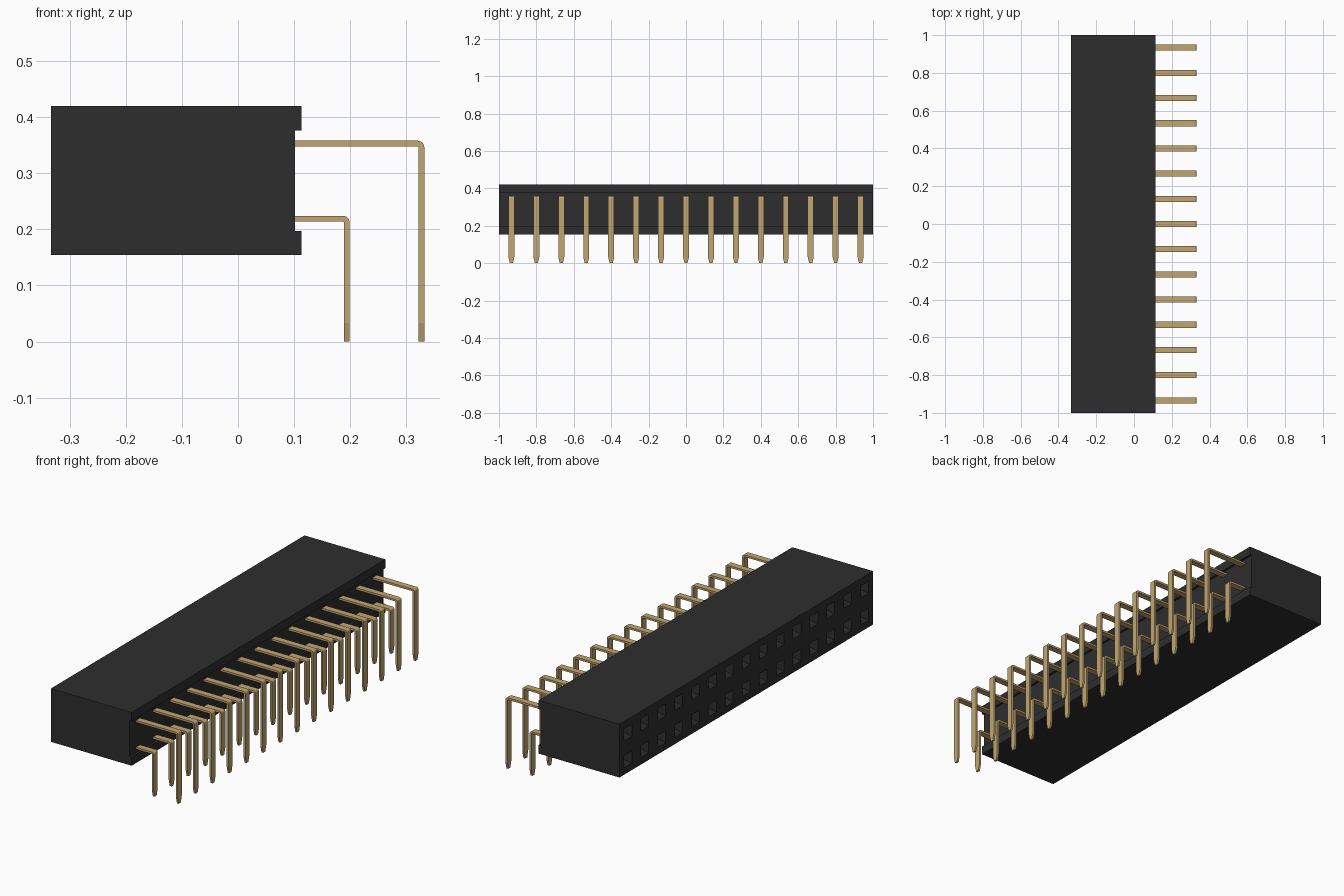
import bpy, bmesh, math
from mathutils import Vector

cube = bpy.data.objects.get("Cube")
if cube:
    bpy.data.objects.remove(cube, do_unlink=True)

COUNT = 15
PITCH = 2 / COUNT
ROWS = {"lower": (0.219, 0.199), "upper": (0.353, 0.332)}   # pin height, outer x of the leg
X_BACK, X_LIP, X_RECESS = -0.333, 0.113, 0.102
Z_LOW, Z_HIGH = 0.154, 0.42
PIN_Y = [(i - (COUNT - 1) / 2) * PITCH for i in range(COUNT)]


def material(name, rgb):
    m = bpy.data.materials.new(name)
    m.use_nodes = True
    m.diffuse_color = (*rgb, 1)
    m.node_tree.nodes["Principled BSDF"].inputs["Base Color"].default_value = (*rgb, 1)
    return m


BLACK = material("black plastic", (0.027, 0.027, 0.027))
GOLD = material("gold plating", (0.54, 0.38, 0.165))


def to_mesh(bm, name, mat):
    bmesh.ops.recalc_face_normals(bm, faces=bm.faces)
    me = bpy.data.meshes.new(name)
    bm.to_mesh(me)
    bm.free()
    me.materials.append(mat)
    return me


def add_object(name, me, location=(0, 0, 0)):
    ob = bpy.data.objects.new(name, me)
    ob.location = location
    bpy.context.collection.objects.link(ob)
    return ob


# Housing: recessed profile drawn in xz, extruded along y
profile = [(X_BACK, Z_LOW), (X_LIP, Z_LOW), (X_LIP, 0.197), (X_RECESS, 0.197),
           (X_RECESS, 0.376), (X_LIP, 0.376), (X_LIP, Z_HIGH), (X_BACK, Z_HIGH)]
bm = bmesh.new()
end = bm.faces.new([bm.verts.new((x, -1, z)) for x, z in profile])
ext = bmesh.ops.extrude_face_region(bm, geom=[end], use_keep_orig=True)
bmesh.ops.translate(bm, vec=(0, 2, 0), verts=[v for v in ext["geom"] if isinstance(v, bmesh.types.BMVert)])
bmesh.ops.recalc_face_normals(bm, faces=bm.faces)


def socket_wall():
    return [f for f in bm.faces if f.normal.x < -0.9 and f.calc_center_median().x < X_BACK + 0.001]


# Cut the socket face into a grid with one square cell per contact
HALF = 0.03
cuts = [((0, y + s * HALF, 0), (0, 1, 0)) for y in PIN_Y for s in (-1, 1)]
cuts += [((0, 0, z + s * HALF), (0, 0, 1)) for z, _ in ROWS.values() for s in (-1, 1)]
for co, no in cuts:
    faces = socket_wall()
    geom = set(faces)
    for f in faces:
        geom.update(f.edges)
        geom.update(f.verts)
    bmesh.ops.bisect_plane(bm, geom=list(geom), plane_co=co, plane_no=no, dist=1e-5)
    bm.normal_update()

# Sink each cell: funnel mouth, then a narrow contact hole
cells = []
for f in socket_wall():
    c = f.calc_center_median()
    if any((Vector((c.y, c.z)) - Vector((y, z))).length < 0.005 for y in PIN_Y for z, _ in ROWS.values()):
        cells.append(f)
for thickness, depth in ((0.014, -0.02), (0.001, -0.2)):
    bmesh.ops.inset_individual(bm, faces=cells, thickness=thickness, depth=depth, use_even_offset=True)
add_object("socket_housing", to_mesh(bm, "socket_housing", BLACK))


# Pins: flat strip with a rounded right-angle bend and a tapered tip
def pin_mesh(name, z_mid, x_out):
    thick, radius, half_w, tip_w = 0.01, 0.012, 0.016, 0.008
    top = z_mid + thick / 2
    cx, cz = x_out - radius, top - radius
    stations = [((X_RECESS - 0.03, top), (X_RECESS - 0.03, top - thick), half_w)]
    for k in range(7):
        a = math.pi / 2 * (1 - k / 6)
        c, s = math.cos(a), math.sin(a)
        r = radius - thick
        stations.append(((cx + radius * c, cz + radius * s), (cx + r * c, cz + r * s), half_w))
    for z, w in ((0.033, half_w), (0.0, tip_w)):
        stations.append(((x_out, z), (x_out - thick, z), w))
    b = bmesh.new()
    rings = [[b.verts.new((p[0], y, p[1])) for p, y in ((o, -w), (o, w), (i, w), (i, -w))]
             for o, i, w in stations]
    for r0, r1 in zip(rings, rings[1:]):
        for j in range(4):
            b.faces.new((r0[j], r0[(j + 1) % 4], r1[(j + 1) % 4], r1[j]))
    b.faces.new(rings[0])
    b.faces.new(rings[-1])
    return to_mesh(b, name, GOLD)


for row, (z_mid, x_out) in ROWS.items():
    me = pin_mesh(f"{row}_pin", z_mid, x_out)
    for n, y in enumerate(PIN_Y, 1):
        add_object(f"{row}_pin_{n:02d}", me, (0, y, 0))
